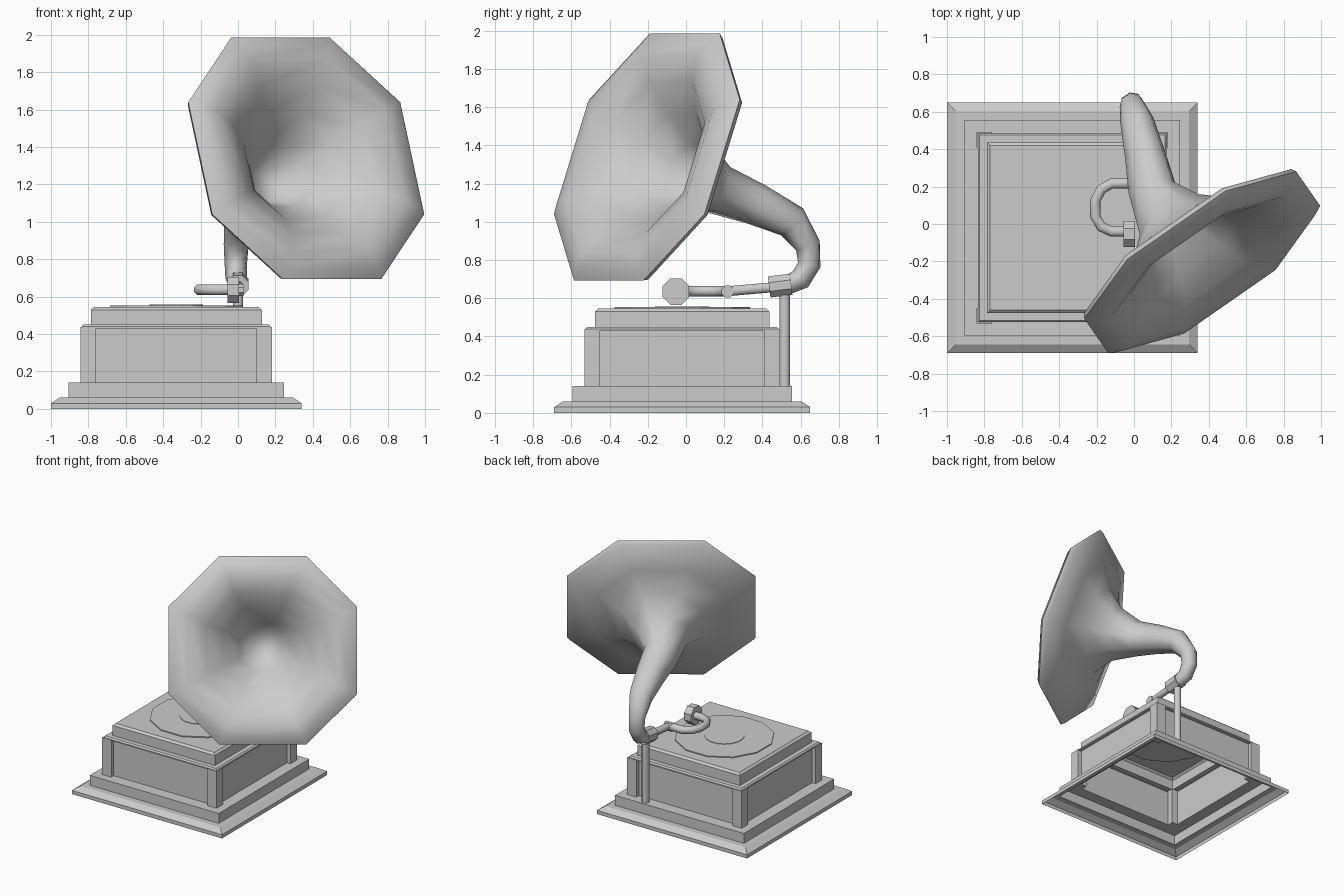
import bpy, bmesh, math
from mathutils import Vector

if "Cube" in bpy.data.objects:
    bpy.data.objects.remove(bpy.data.objects["Cube"])

gray = bpy.data.materials.new("plain_gray")
gray.use_nodes = True
COLOR = (0.6, 0.6, 0.6, 1)
gray.diffuse_color = COLOR
gray.node_tree.nodes["Principled BSDF"].inputs["Base Color"].default_value = COLOR

CX, CY = -0.33, -0.02          # middle of the cabinet


def loft(name, rings, cap_start=False, cap_end=False, smooth=None):
    """Skin closed rings of equal point count into one object."""
    bm = bmesh.new()
    loops = [[bm.verts.new(p) for p in ring] for ring in rings]
    for a, b in zip(loops, loops[1:]):
        n = len(a)
        for i in range(n):
            j = (i + 1) % n
            bm.faces.new((a[i], a[j], b[j], b[i]))
    if cap_start:
        bm.faces.new(loops[0][::-1])
    if cap_end:
        bm.faces.new(loops[-1])
    mesh = bpy.data.meshes.new(name)
    bm.to_mesh(mesh)
    bm.free()
    mesh.materials.append(gray)
    obj = bpy.data.objects.new(name, mesh)
    bpy.context.collection.objects.link(obj)
    if smooth:
        bpy.ops.object.select_all(action='DESELECT')
        obj.select_set(True)
        bpy.context.view_layer.objects.active = obj
        bpy.ops.object.shade_smooth_by_angle(angle=math.radians(smooth))
    return obj


def square(half, z, x=CX, y=CY):
    return [(x + sx * half, y + sy * half, z)
            for sx, sy in ((-1, -1), (1, -1), (1, 1), (-1, 1))]


def circle(center, axis, radius, sides=8, side_dir=(1, 0, 0)):
    t = Vector(axis).normalized()
    u = Vector(side_dir)
    u = (u - t * u.dot(t)).normalized()
    v = t.cross(u)
    step = math.tau / sides
    return [Vector(center) + radius * (u * math.cos(step * (i + .5)) + v * math.sin(step * (i + .5)))
            for i in range(sides)]


def cylinder(name, start, end, radius, sides=8, side_dir=(1, 0, 0), smooth=None):
    axis = Vector(end) - Vector(start)
    rings = [circle(p, axis, radius, sides, side_dir) for p in (start, end)]
    return loft(name, rings, True, True, smooth)


def tangents(points):
    pts = [Vector(p) for p in points]
    last = len(pts) - 1
    return [(pts[min(i + 1, last)] - pts[max(i - 1, 0)]).normalized() for i in range(len(pts))]


# Cabinet: open-bottomed stepped shell
cabinet_profile = [(.67, 0), (.67, .03), (.625, .06), (.575, .06), (.575, .14),
                   (.48, .14), (.48, .43), (.505, .43), (.505, .44), (.495, .45),
                   (.457, .45), (.457, .53), (.44, .545)]
loft("cabinet", [square(h, z) for h, z in cabinet_profile], cap_end=True)

# Corner posts
for sx in (-1, 1):
    for sy in (-1, 1):
        x, y = CX + sx * .47, CY + sy * .47
        loft("corner_post", [square(.041, z, x, y) for z in (.14, .438)], True, True)

# Turntable and record centre
cylinder("turntable", (CX, CY, .535), (CX, CY, .553), .367, 12)
cylinder("record_centre", (CX, CY, .55), (CX, CY, .557), .145, 16)

# Support pole and clamp
cylinder("support_pole", (0, .517, .14), (0, .517, .65), .029, 8, smooth=50)
cylinder("horn_clamp", (0, .435, .659), (0, .55, .673), .06)

# Tone arm: straight tube, joint, curved tube and sound box
cylinder("tone_arm", (0, .2, .635), (0, .45, .657), .028, smooth=50)
cylinder("arm_joint", (-.035, .218, .635), (.03, .218, .635), .034, side_dir=(0, 0, 1))
Z = .637
bend = [(-.04, -.04, Z), (-.12, -.04, Z), (-.175, -.015, Z), (-.207, .04, Z), (-.207, .125, Z),
        (-.175, .185, Z), (-.12, .217, Z), (-.02, .218, Z)]
loft("curved_arm", [circle(p, t, .03, 8, (0, 0, 1)) for p, t in zip(bend, tangents(bend))],
     True, True, 50)
cylinder("sound_box", (-.057, -.053, .635), (.005, -.053, .635), .075, side_dir=(0, 0, 1))

# Horn: bent neck flaring into an eight-sided bell with a rolled lip
SIDE = Vector((.82, .57, 0)).normalized()
AXIS = Vector((.533, -.767, .35)).normalized()
MOUTH = Vector((.365, -.205, 1.34))
K = .32 / .69
OCTAGON = [(1, -K), (1, K), (K, 1), (-K, 1), (-1, K), (-1, -K), (-K, -1), (K, -1)]


def horn_ring(center, t, half):
    u = (SIDE - t * SIDE.dot(t)).normalized()
    v = t.cross(u)
    return [center + half * (u * a + v * b) for a, b in OCTAGON]


neck = [((0, .53, .668), .045), ((-.01, .6, .70), .052), ((-.012, .645, .775), .055),
        ((-.01, .638, .875), .061), ((.015, .555, 1.0), .083), ((.06, .37, 1.09), .102),
        ((.1, .18, 1.165), .122)]
# (half width, distance along the axis): outside of bell, lip, then inside
bell = [(.19, -.3), (.3, -.18), (.46, -.09), (.675, -.03), (.69, 0), (.64, .035), (.55, .05),
        (.42, -.01), (.29, -.13), (.17, -.28), (.09, -.42)]
centers = [c for c, r in neck]
rings = [horn_ring(Vector(c), t, r) for (c, r), t in zip(neck, tangents(centers))]
rings += [horn_ring(MOUTH + AXIS * s, AXIS, r) for r, s in bell]
loft("horn", rings, True, True, 65)
